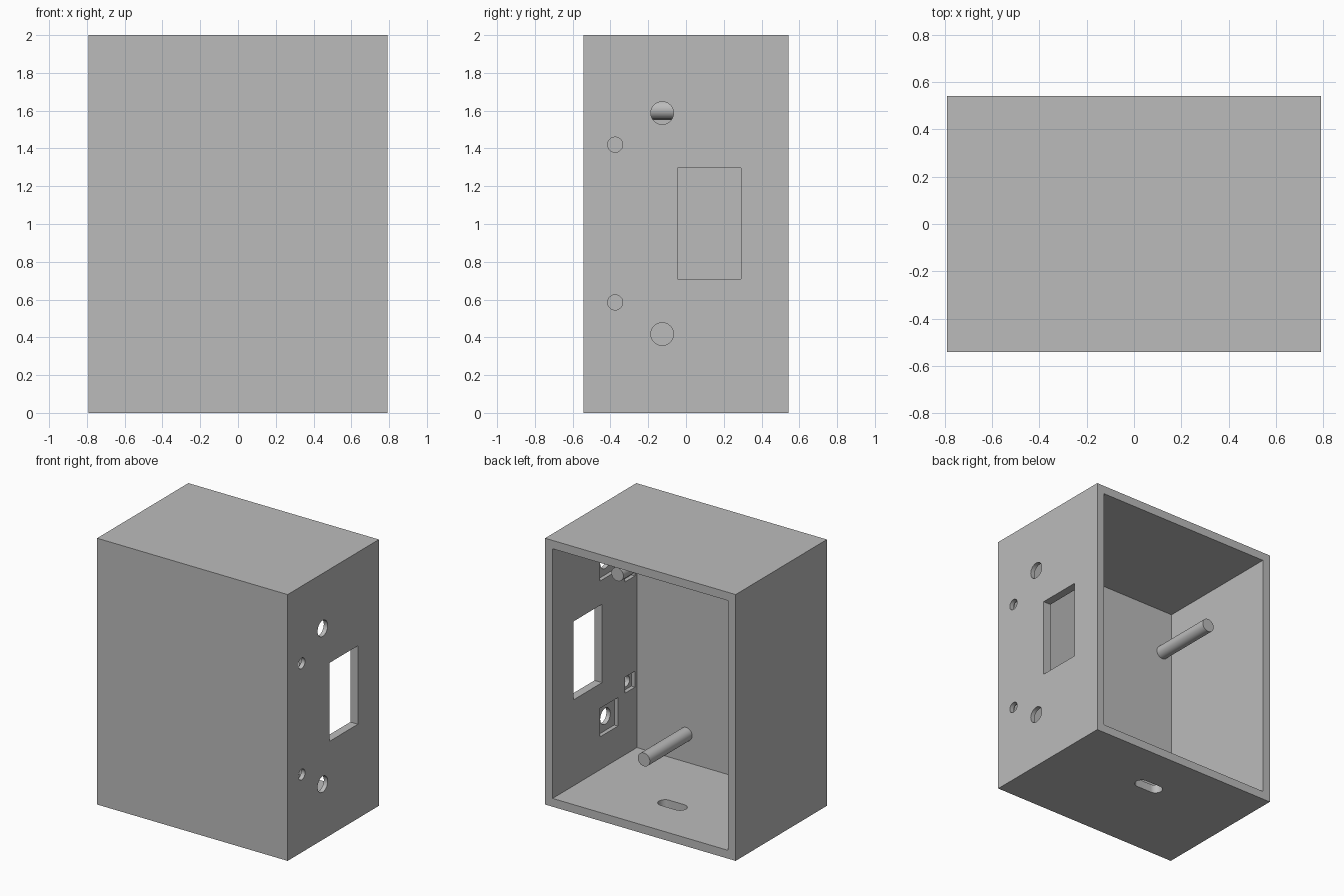
import bpy, math
from mathutils import Vector

cube = bpy.data.objects.get("Cube")
if cube:
    bpy.data.objects.remove(cube, do_unlink=True)

grey = bpy.data.materials.new("plain_grey")
grey.use_nodes = True
grey.diffuse_color = (0.5, 0.5, 0.5, 1)
grey.node_tree.nodes["Principled BSDF"].inputs["Base Color"].default_value = (0.5, 0.5, 0.5, 1)

W, D, H = 1.583, 1.083, 2.0     # outer size
WALL, FRONT = 0.0625, 0.083     # side walls and front panel


def box(name, lo, hi):
    lo, hi = Vector(lo), Vector(hi)
    bpy.ops.mesh.primitive_cube_add(size=1, location=(lo + hi) / 2)
    ob = bpy.context.object
    ob.name = name
    ob.scale = hi - lo
    bpy.ops.object.transform_apply(location=True, rotation=True, scale=True)
    ob.data.materials.append(grey)
    return ob


def rod(name, centre, radius, length, axis):
    turn = {"x": (0, math.pi / 2, 0), "y": (math.pi / 2, 0, 0), "z": (0, 0, 0)}[axis]
    bpy.ops.mesh.primitive_cylinder_add(vertices=48, radius=radius, depth=length,
                                        location=centre, rotation=turn)
    ob = bpy.context.object
    ob.name = name
    bpy.ops.object.transform_apply(location=True, rotation=True, scale=True)
    ob.data.materials.append(grey)
    return ob


def cut(target, cutter):
    mod = target.modifiers.new("cut", "BOOLEAN")
    mod.operation, mod.solver, mod.object = "DIFFERENCE", "EXACT", cutter
    bpy.context.view_layer.objects.active = target
    bpy.ops.object.modifier_apply(modifier=mod.name)
    bpy.data.objects.remove(cutter, do_unlink=True)


# Enclosure, open at the back
case = box("case", (-W / 2, -D / 2, 0), (W / 2, D / 2, H))
cut(case, box("cavity", (-W / 2 + WALL, -D / 2 + FRONT, WALL), (W / 2 - WALL, D, H - WALL)))

# Rectangular window in the left wall
cut(case, box("window", (W / 2 - 0.2, -0.045, 0.708), (W / 2 + 0.1, 0.292, 1.297)))

# Round holes with square pockets on the inside of the left wall
inner = W / 2 - WALL
for y, radius, half, heights in ((-0.126, 0.06, 0.107, (0.417, 1.587)),
                                 (-0.375, 0.04, 0.06, (0.585, 1.42))):
    for z in heights:
        cut(case, box("pocket", (inner - 0.05, y - half, z - half),
                      (inner + 0.03, y + half, z + half)))
        cut(case, rod("hole", (W / 2, y, z), radius, 0.3, "x"))

# Rounded cable slot in the floor
R, SPAN, SLOT_Y = 0.05, 0.062, 0.16
slot = box("slot", (-SPAN, SLOT_Y - R, -0.1), (SPAN, SLOT_Y + R, 0.15))
cut(case, slot)
for x in (-SPAN, SPAN):
    cut(case, rod("slot_end", (x, SLOT_Y, 0), R, 0.3, "z"))

# Mounting pegs on the inside of the front panel
start, tip = -D / 2 + FRONT - 0.02, 0.043
pegs = {"peg_upper_left": (0.54, 1.605), "peg_upper_right": (-0.645, 1.6),
        "peg_lower_left": (0.32, 0.273)}
for name, (x, z) in pegs.items():
    rod(name, (x, (start + tip) / 2, z), 0.05, tip - start, "y")

# Smooth the round parts, keep the edges sharp
for ob in bpy.context.scene.objects:
    if ob.type == "MESH" and grey.name in ob.data.materials:
        bpy.ops.object.select_all(action="DESELECT")
        ob.select_set(True)
        bpy.context.view_layer.objects.active = ob
        bpy.ops.object.shade_smooth_by_angle(angle=math.radians(30))
